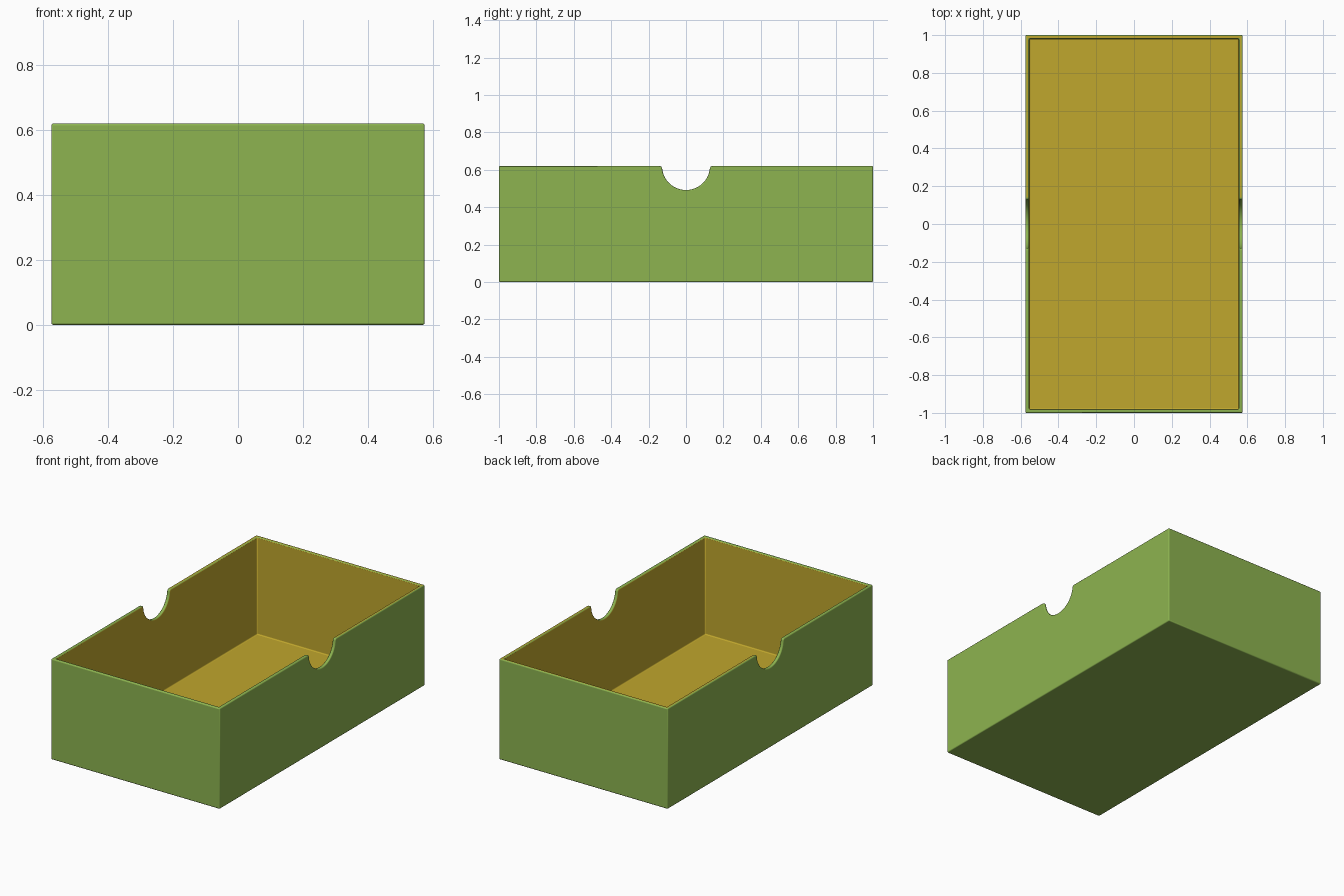
import bpy
import bmesh
from math import sin, cos, asin, pi, sqrt

if "Cube" in bpy.data.objects:
    bpy.data.objects.remove(bpy.data.objects["Cube"], do_unlink=True)

HX, HY, H = 0.575, 1.0, 0.62      # half width, half length, height
T, EDGE = 0.02, 0.006             # wall thickness, edge rounding
R, FILLET = 0.128, 0.014          # thumb notch radius, shoulder radius


def material(name, colour):
    mat = bpy.data.materials.new(name)
    mat.use_nodes = True
    mat.diffuse_color = colour
    mat.node_tree.nodes["Principled BSDF"].inputs["Base Color"].default_value = colour
    return mat


def make_object(name, bm):
    bmesh.ops.recalc_face_normals(bm, faces=bm.faces)
    mesh = bpy.data.meshes.new(name)
    bm.to_mesh(mesh)
    bm.free()
    obj = bpy.data.objects.new(name, mesh)
    bpy.context.collection.objects.link(obj)
    return obj


def block(name, hx, hy, z0, z1):
    bm = bmesh.new()
    bmesh.ops.create_cube(bm, size=1)
    for v in bm.verts:
        v.co = (v.co.x * 2 * hx, v.co.y * 2 * hy, z0 if v.co.z < 0 else z1)
    return make_object(name, bm)


def notch_block(name):
    # half circle with rounded shoulders, extruded across the box
    cy = sqrt((R + FILLET) ** 2 - FILLET ** 2)
    a = asin(FILLET / (R + FILLET))
    half = [(cy, H + 0.1)]
    for i in range(7):
        t = pi / 2 + (pi / 2 - a) * i / 6
        half.append((cy + FILLET * cos(t), H - FILLET + FILLET * sin(t)))
    for i in range(1, 17):
        t = -a - (pi / 2 - a) * i / 16
        half.append((R * cos(t), H + R * sin(t)))
    outline = half + [(-y, z) for y, z in reversed(half[:-1])]
    bm = bmesh.new()
    face = bm.faces.new([bm.verts.new((-1, y, z)) for y, z in outline])
    new = bmesh.ops.extrude_face_region(bm, geom=[face])["geom"]
    bmesh.ops.translate(bm, vec=(2, 0, 0),
                        verts=[g for g in new if isinstance(g, bmesh.types.BMVert)])
    return make_object(name, bm)


# Open box, hollowed out and notched on both long sides
box = block("open_box", HX, HY, 0, H)
cutters = [block("cavity_cutter", HX - T, HY - T, T, H + 0.2), notch_block("notch_cutter")]
for cutter in cutters:
    cutter.hide_render = True
    cut = box.modifiers.new(cutter.name, "BOOLEAN")
    cut.operation = "DIFFERENCE"
    cut.solver = "EXACT"
    cut.object = cutter

# Softly rounded edges
bevel = box.modifiers.new("rounded_edges", "BEVEL")
bevel.width = EDGE
bevel.segments = 3
bevel.limit_method = "ANGLE"
bevel.angle_limit = pi / 4

# Apply the modifiers and discard the cutters
graph = bpy.context.evaluated_depsgraph_get()
mesh = bpy.data.meshes.new_from_object(box.evaluated_get(graph))
box.modifiers.clear()
box.data = mesh
for cutter in cutters:
    bpy.data.objects.remove(cutter, do_unlink=True)

# Green shell and rim, golden lining
mesh.materials.clear()
mesh.materials.append(material("leaf_green", (0.266, 0.456, 0.08, 1)))
mesh.materials.append(material("golden_lining", (0.53, 0.385, 0.026, 1)))
tol = 0.0005
for face in mesh.polygons:
    c = face.center
    inside = abs(c.x) < HX - T + tol and abs(c.y) < HY - T + tol and c.z > T - tol
    face.material_index = 1 if inside else 0
    # only the narrow rounded faces are smooth; broad walls stay flat
    face.use_smooth = face.area < 0.01
